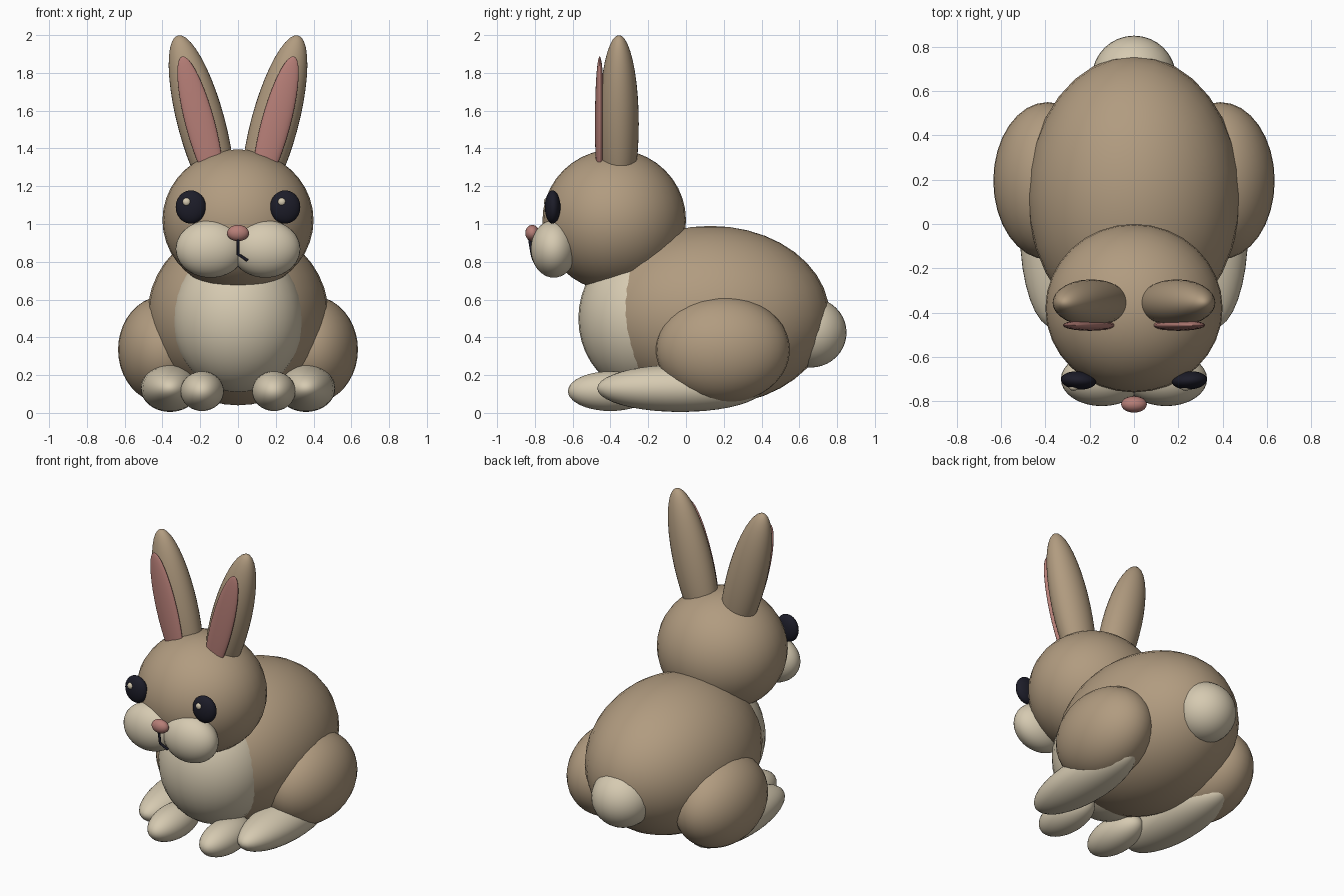
import bpy
import math

if "Cube" in bpy.data.objects:
    bpy.data.objects.remove(bpy.data.objects["Cube"])


def material(name, rgb):
    m = bpy.data.materials.new(name)
    m.diffuse_color = (*rgb, 1.0)
    m.use_nodes = True
    m.node_tree.nodes["Principled BSDF"].inputs["Base Color"].default_value = m.diffuse_color
    return m


BROWN = material("brown fur", (0.44, 0.33, 0.215))
CREAM = material("cream fur", (0.67, 0.59, 0.44))
PINK = material("pink skin", (0.47, 0.21, 0.185))
DARK = material("dark eye", (0.012, 0.012, 0.022))


def ellipsoid(name, centre, radii, mat, rot=(0, 0, 0), seg=32, rings=20):
    """Smooth ellipsoid with given half-sizes; rotation in degrees."""
    bpy.ops.mesh.primitive_uv_sphere_add(segments=seg, ring_count=rings, radius=1, location=centre,
                                         rotation=[math.radians(a) for a in rot])
    ob = bpy.context.object
    ob.name = name
    ob.scale = radii
    ob.data.materials.append(mat)
    bpy.ops.object.shade_smooth()
    return ob


def pair(name, centre, radii, mat, rot=(0, 0, 0)):
    """Left and right copies mirrored across x = 0."""
    x, y, z = centre
    rx, ry, rz = rot
    ellipsoid("right_" + name, (x, y, z), radii, mat, rot)
    ellipsoid("left_" + name, (-x, y, z), radii, mat, (rx, -ry, -rz))


# Torso, chest patch, head and tail
ellipsoid("body", (0, 0.13, 0.515), (0.48, 0.63, 0.475), BROWN)
ellipsoid("chest", (0, -0.23, 0.50), (0.35, 0.34, 0.39), CREAM)
ellipsoid("head", (0, -0.38, 1.02), (0.40, 0.38, 0.375), BROWN)
ellipsoid("tail", (0, 0.66, 0.425), (0.19, 0.19, 0.185), CREAM)

# Legs
pair("thigh", (0.39, 0.195, 0.335), (0.245, 0.355, 0.285), BROWN)
pair("hind_foot", (0.36, -0.03, 0.13), (0.155, 0.44, 0.125), CREAM)
pair("front_paw", (0.19, -0.40, 0.115), (0.115, 0.225, 0.105), CREAM)

# Ears leaning outwards, with pink linings
pair("ear", (0.193, -0.355, 1.53), (0.125, 0.105, 0.485), BROWN, (0, 15, 0))
pair("ear_lining", (0.20, -0.457, 1.53), (0.077, 0.025, 0.37), PINK, (0, 15, 0))

# Face
pair("cheek", (0.145, -0.70, 0.868), (0.185, 0.122, 0.152), CREAM)
pair("eye", (0.25, -0.706, 1.09), (0.08, 0.041, 0.088), DARK, (0, 0, 4))
for side, x in (("right", 0.232), ("left", -0.272)):
    ellipsoid(side + "_eye_glint", (x, -0.738, 1.117), (0.021, 0.015, 0.021), CREAM, seg=16, rings=10)
ellipsoid("nose", (0, -0.814, 0.952), (0.058, 0.037, 0.043), PINK)

# Mouth line as a thin tube
curve = bpy.data.curves.new("mouth", 'CURVE')
curve.dimensions = '3D'
curve.bevel_depth = 0.008
curve.bevel_resolution = 2
curve.use_fill_caps = True
path = [(0, -0.828, 0.92), (0, -0.815, 0.84), (0.05, -0.805, 0.807)]
spline = curve.splines.new('POLY')
spline.points.add(len(path) - 1)
for point, co in zip(spline.points, path):
    point.co = (*co, 1)
curve.materials.append(DARK)
mouth = bpy.data.objects.new("mouth", curve)
bpy.context.collection.objects.link(mouth)
